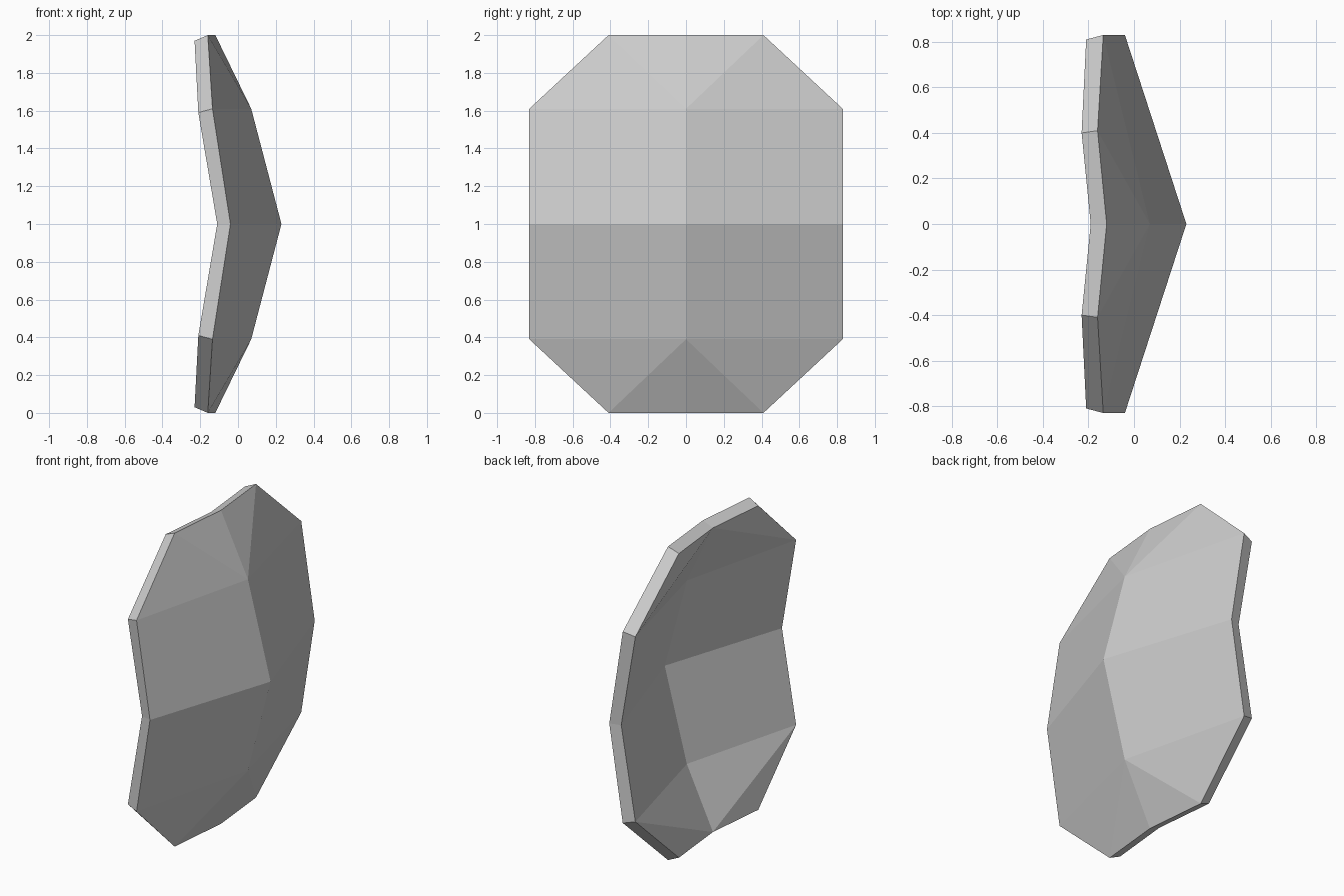
import bpy

cube = bpy.data.objects.get("Cube")
if cube:
    bpy.data.objects.remove(cube, do_unlink=True)

# Plain grey paint
grey = bpy.data.materials.new("light grey")
grey.use_nodes = True
colour = (0.6, 0.6, 0.6, 1)
grey.diffuse_color = colour
grey.node_tree.nodes["Principled BSDF"].inputs["Base Color"].default_value = colour

# One quarter of the bowed plate: centre, side middle, side corner,
# top corner, top middle, ridge point
outer = [(0.23, 0, 0), (-0.04, 0.83, 0), (-0.135, 0.83, 0.61),
         (-0.16, 0.41, 1), (-0.12, 0, 1), (0.07, 0, 0.61)]
inner = [(0.15, 0, 0), (-0.11, 0.81, 0), (-0.21, 0.81, 0.59),
         (-0.23, 0.4, 0.97), (-0.19, 0, 0.97), (-0.006, 0, 0.585)]
n = len(outer)

# Outer panels, inner panels, then the rim strip
faces = [(0, 1, 2, 5), (2, 3, 5), (3, 4, 5)]
faces += [(n + 5, n + 2, n + 1, n), (n + 4, n + 3, n + 2), (n + 5, n + 4, n + 2)]
faces += [(i + 1, i, i + n, i + 1 + n) for i in (1, 2, 3)]

mesh = bpy.data.meshes.new("shield_plate")
mesh.from_pydata(outer + inner, [], faces)
mesh.materials.append(grey)
plate = bpy.data.objects.new("shield_plate", mesh)
plate.location.z = 1
bpy.context.collection.objects.link(plate)

# Mirror the quarter across the width and the height
mirror = plate.modifiers.new("Mirror", 'MIRROR')
mirror.use_axis = (False, True, True)
mirror.merge_threshold = 0.001
